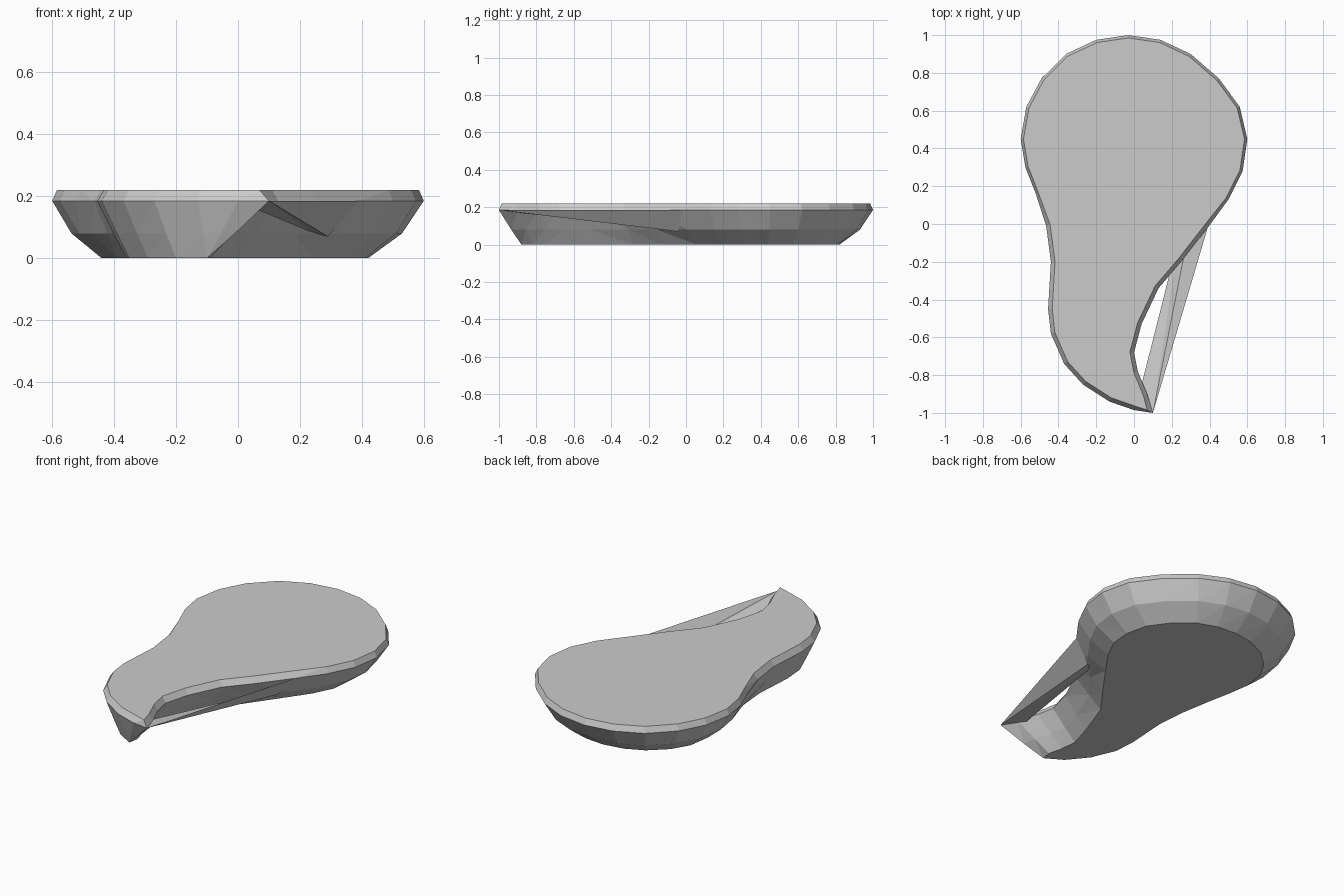
import bpy, bmesh
from mathutils import Vector

# Plan stations, counter-clockwise rows of (rim x, rim y, base x, base y)
ROWS = [
    (0.10, -1.00, -0.10, -0.88), (0.07, -0.90, -0.09, -0.82),
    (0.02, -0.78, -0.11, -0.74), (0.00, -0.68, -0.12, -0.64),
    (0.04, -0.53, -0.08, -0.50), (0.13, -0.34, 0.00, -0.28),
    (0.25, -0.20, 0.12, -0.12), (0.39, -0.02, 0.25, 0.06),
    (0.50, 0.13, 0.35, 0.20), (0.575, 0.28, 0.41, 0.32),
    (0.60, 0.45, 0.42, 0.44), (0.56, 0.62, 0.39, 0.57),
    (0.45, 0.77, 0.31, 0.68), (0.30, 0.90, 0.20, 0.77),
    (0.14, 0.975, 0.09, 0.81), (-0.03, 1.00, -0.03, 0.82),
    (-0.20, 0.975, -0.15, 0.80), (-0.36, 0.90, -0.26, 0.75),
    (-0.49, 0.77, -0.36, 0.66), (-0.57, 0.62, -0.42, 0.56),
    (-0.60, 0.45, -0.44, 0.43), (-0.575, 0.30, -0.42, 0.30),
    (-0.52, 0.16, -0.39, 0.15), (-0.465, -0.01, -0.36, -0.02),
    (-0.44, -0.20, -0.345, -0.20), (-0.455, -0.45, -0.36, -0.44),
    (-0.44, -0.58, -0.35, -0.57), (-0.37, -0.74, -0.29, -0.71),
    (-0.27, -0.85, -0.20, -0.82), (-0.13, -0.94, -0.10, -0.88),
    (0.00, -0.985, -0.10, -0.88),
]
RIM_Z, MID_Z, TOP_Z = 0.185, 0.08, 0.22


def make_object(name, bm):
    mesh = bpy.data.meshes.new(name)
    bm.to_mesh(mesh)
    bm.free()
    obj = bpy.data.objects.new(name, mesh)
    bpy.context.collection.objects.link(obj)
    return obj


# Body: base, bulging flank, rim and bevelled flat top
n = len(ROWS)
rings = [[], [], [], []]
for i, (x, y, bx, by) in enumerate(ROWS):
    rim, base = Vector((x, y, RIM_Z)), Vector((bx, by, 0))
    bulge = 0.61 if y > -0.1 else 0.45
    mid = base.lerp(rim, bulge)
    mid.z = MID_Z
    a, b = ROWS[i - 1], ROWS[(i + 1) % n]
    inward = Vector((a[1] - b[1], b[0] - a[0], 0)).normalized()
    top = rim + inward * (0.015 if y > 0 else 0.022)
    if i == 0:
        top = Vector((0.07, -0.985, 0))
    top.z = TOP_Z
    for ring, p in zip(rings, (base, mid, rim, top)):
        ring.append(p)

bm = bmesh.new()
rv = [[bm.verts.new(p) for p in ring] for ring in rings]
for lo, hi in zip(rv, rv[1:]):
    for i in range(n):
        j = (i + 1) % n
        bm.faces.new((lo[i], lo[j], hi[j], hi[i]))
bm.faces.new(rv[3])
bm.faces.new(rv[0][::-1])
bmesh.ops.remove_doubles(bm, verts=bm.verts[:], dist=0.002)
bmesh.ops.triangulate(bm, faces=[f for f in bm.faces if len(f.verts) < 6])
bmesh.ops.recalc_face_normals(bm, faces=bm.faces[:])
make_object("curved_slab", bm)

# Thin web stretched across the concave side, leaving a gap behind it
bm = bmesh.new()
tip, shoulder, knee, inner, heel = [bm.verts.new(p) for p in (
    (0.10, -1.0, 0.185), (0.39, -0.02, 0.185), (0.29, -0.04, 0.07),
    (0.235, -0.08, 0.085), (0.03, -0.89, 0.17))]
bm.faces.new((tip, knee, shoulder))
bm.faces.new((tip, inner, knee))
bm.faces.new((tip, heel, inner))
make_object("side_web", bm)
